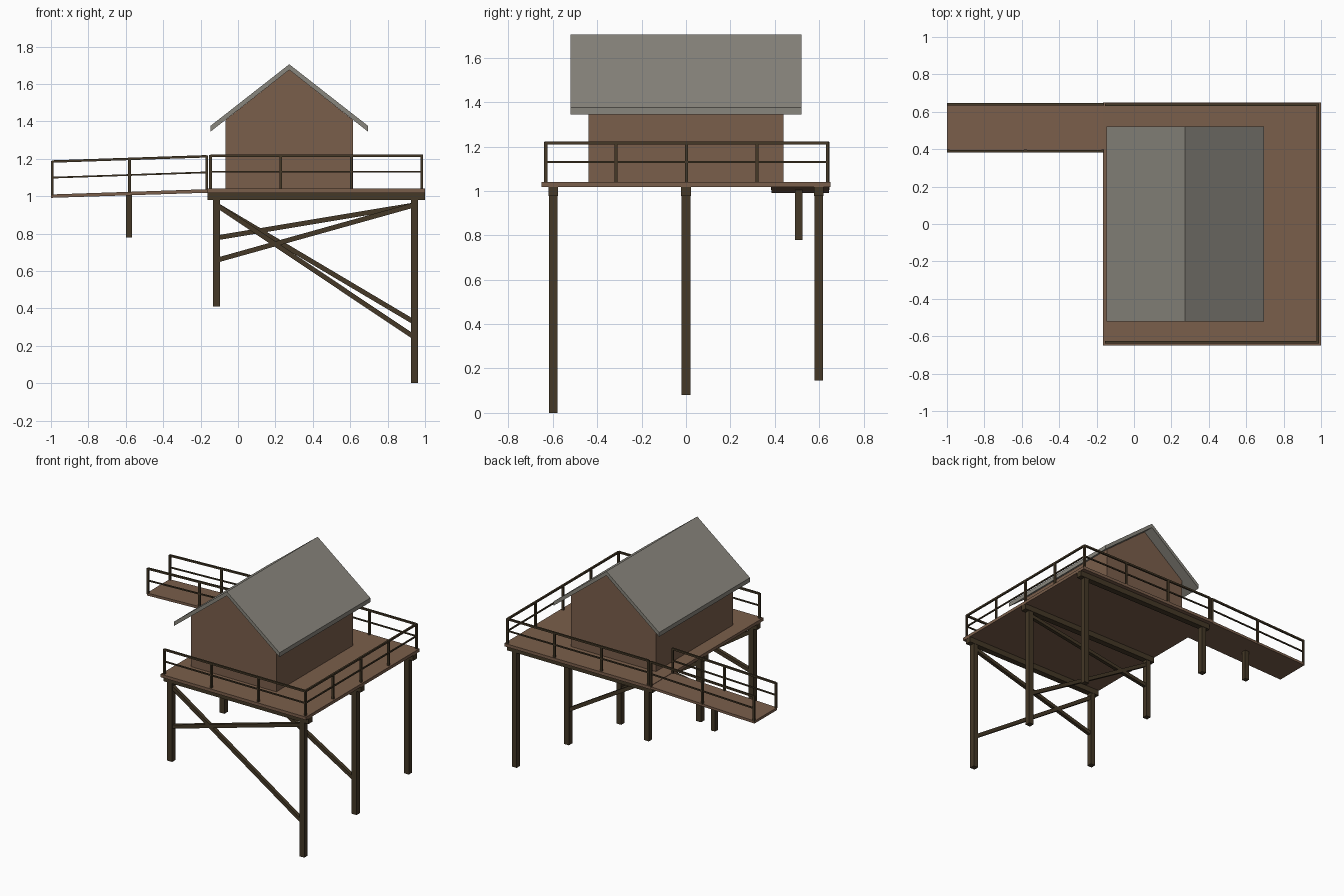
import bpy
from mathutils import Vector

if "Cube" in bpy.data.objects:
    bpy.data.objects.remove(bpy.data.objects["Cube"])


def material(name, rgb):
    m = bpy.data.materials.new(name)
    m.diffuse_color = (*rgb, 1)
    m.use_nodes = True
    m.node_tree.nodes["Principled BSDF"].inputs["Base Color"].default_value = m.diffuse_color
    return m


BROWN = material("brown planks", (0.195, 0.113, 0.070))
DARK = material("dark timber", (0.058, 0.040, 0.020))
GREY = material("grey roofing", (0.250, 0.238, 0.205))


def mesh(name, verts, faces, mat):
    me = bpy.data.meshes.new(name)
    me.from_pydata(verts, [], faces)
    me.materials.append(mat)
    ob = bpy.data.objects.new(name, me)
    bpy.context.collection.objects.link(ob)
    return ob


def prism(name, profile, y0, y1, mat):
    """Extrude an xz profile (anticlockwise seen from the front) along y."""
    n = len(profile)
    verts = [(x, y, z) for y in (y0, y1) for x, z in profile]
    faces = [tuple(range(n)), tuple(range(2 * n - 1, n - 1, -1))]
    faces += [((i + 1) % n, i, i + n, (i + 1) % n + n) for i in range(n)]
    return mesh(name, verts, faces, mat)


def box(name, x0, x1, y0, y1, z0, z1, mat):
    return prism(name, [(x0, z0), (x1, z0), (x1, z1), (x0, z1)], y0, y1, mat)


def post(name, x, y, z0, z1, w):
    return box(name, x - w / 2, x + w / 2, y - w / 2, y + w / 2, z0, z1, DARK)


def bar(name, a, b, w):
    """Square timber between two points."""
    a, b = Vector(a), Vector(b)
    d = (b - a).normalized()
    s = d.cross(Vector((0, 0, 1))).normalized()
    u = s.cross(d)
    ring = [(-s - u), (s - u), (s + u), (-s + u)]
    verts = [p + r * w / 2 for p in (a, b) for r in ring]
    faces = [(3, 2, 1, 0), (4, 5, 6, 7)]
    faces += [(i, (i + 1) % 4, (i + 1) % 4 + 4, i + 4) for i in range(4)]
    return mesh(name, verts, faces, DARK)


def railing(name, a, b, count):
    """Posts, top rail and mid rail along a floor line from a to b."""
    a, b = Vector(a), Vector(b)
    for i in range(count):
        p = a.lerp(b, i / (count - 1))
        post(f"{name}_post_{i}", p.x, p.y, p.z - 0.005, p.z + 0.18, 0.014)
    for part, h, w in (("top_rail", 0.176, 0.013), ("mid_rail", 0.09, 0.009)):
        up = Vector((0, 0, h))
        bar(f"{name}_{part}", a + up, b + up, w)


# Deck and its beams
box("deck", -0.165, 1.0, -0.65, 0.65, 1.018, 1.04, BROWN)
for i, y in enumerate((-0.598, 0, 0.598)):
    box(f"deck_beam_{i}", -0.164, 0.999, y - 0.022, y + 0.022, 0.978, 1.019, DARK)

# Stilts stepping up the slope
LX, RX = -0.115, 0.944
stilts = ((-0.598, 0.41, 0.0), (0, 0.53, 0.08), (0.598, 0.62, 0.145))
for i, (y, left_z, right_z) in enumerate(stilts):
    post(f"left_stilt_{i}", LX, y, left_z, 0.98, 0.039)
    post(f"right_stilt_{i}", RX, y, right_z, 0.98, 0.039)

# Cross braces on the front and middle rows
for i, (y, left_z, right_z) in enumerate(stilts[:2]):
    bar(f"falling_brace_{i}", (LX, y, 0.953), (RX, y, right_z + 0.245), 0.026)
    bar(f"rising_brace_{i}", (LX, y, left_z + 0.247), (RX, y, 0.953), 0.026)

# House with gable ends
AX = 0.274
prism("house_walls", [(-0.067, 1.04), (0.615, 1.04), (0.615, 1.407),
                      (AX, 1.675), (-0.067, 1.407)], -0.44, 0.44, BROWN)

# Roof: one slab per slope, meeting at the ridge
for side, ex in (("left", -0.148), ("right", 0.696)):
    pts = [(ex, 1.344), (AX, 1.675), (AX, 1.705), (ex, 1.375)]
    prism(f"{side}_roof", pts if ex < AX else pts[::-1], -0.52, 0.52, GREY)

# Walkway ramp and its support
prism("ramp", [(-1.0, 0.991), (-0.165, 1.018), (-0.165, 1.037), (-1.0, 1.009)],
      0.385, 0.645, BROWN)
post("ramp_support", -0.583, 0.507, 0.78, 1.01, 0.034)

# Railings around the deck and along the ramp
railing("front_railing", (-0.147, -0.632, 1.04), (0.982, -0.632, 1.04), 4)
railing("back_railing", (-0.147, 0.638, 1.04), (0.982, 0.638, 1.04), 4)
railing("right_railing", (0.982, -0.632, 1.04), (0.982, 0.638, 1.04), 5)
for name, y in (("inner", 0.39), ("outer", 0.64)):
    railing(f"ramp_{name}_railing", (-0.993, y, 1.009), (-0.167, y, 1.037), 3)
